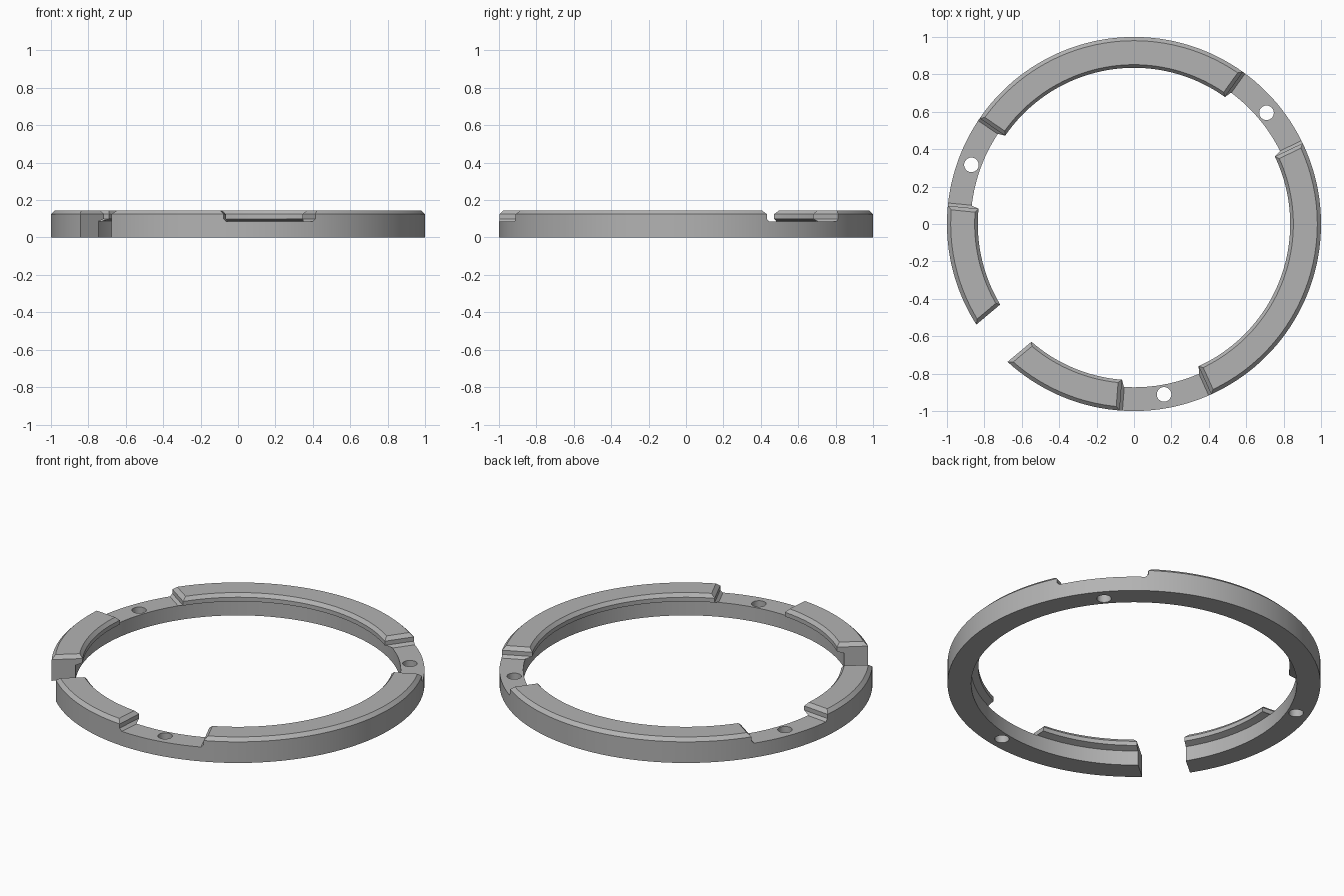
import bpy, bmesh
from math import radians, cos, sin, tau
from mathutils import Vector

if "Cube" in bpy.data.objects:
    bpy.data.objects.remove(bpy.data.objects["Cube"], do_unlink=True)

SEGMENTS = 180
FLOOR, TOP, CHAMFER = 0.085, 0.145, 0.02

grey = bpy.data.materials.new("Satin grey")
grey.use_nodes = True
colour = (0.45, 0.45, 0.45, 1)
grey.diffuse_color = colour
grey.node_tree.nodes["Principled BSDF"].inputs["Base Color"].default_value = colour


def make_object(name, bm):
    bmesh.ops.recalc_face_normals(bm, faces=bm.faces[:])
    mesh = bpy.data.meshes.new(name)
    bm.to_mesh(mesh)
    bm.free()
    mesh.materials.append(grey)
    obj = bpy.data.objects.new(name, mesh)
    bpy.context.collection.objects.link(obj)
    return obj


def bridge(bm, a, b):
    for i in range(len(a)):
        j = (i + 1) % len(a)
        bm.faces.new((a[i], a[j], b[j], b[i]))


def lathe(name, section):
    """Sweep a closed (radius, height) section round the z axis."""
    bm = bmesh.new()
    loops = []
    for k in range(SEGMENTS):
        t = tau * k / SEGMENTS
        loops.append([bm.verts.new((r * cos(t), r * sin(t), z)) for r, z in section])
    for k in range(SEGMENTS):
        bridge(bm, loops[k], loops[(k + 1) % SEGMENTS])
    return make_object(name, bm)


def notch_cutter(name, angle, half_angle, side):
    """Radial cutter; side lists (sideways offset, height) of one wall."""
    bm = bmesh.new()
    loops = []
    for r in (0.7, 1.2):
        loop = []
        for sign, points in ((1, side), (-1, side[::-1])):
            a = radians(angle + sign * half_angle)
            out = Vector((cos(a), sin(a), 0))
            across = Vector((-sin(a), cos(a), 0)) * sign
            loop += [bm.verts.new(out * r + across * o + Vector((0, 0, z)))
                     for o, z in points]
        loops.append(loop)
    bridge(bm, *loops)
    caps = [bm.faces.new(loop) for loop in loops]
    bmesh.ops.triangulate(bm, faces=caps)
    return make_object(name, bm)


def hole_cutter(name, angle):
    bm = bmesh.new()
    bmesh.ops.create_cone(bm, cap_ends=True, segments=32, radius1=0.039,
                          radius2=0.039, depth=0.6)
    a = radians(angle)
    bmesh.ops.translate(bm, verts=bm.verts[:], vec=(0.925 * cos(a), 0.925 * sin(a), 0))
    return make_object(name, bm)


# Ring with an overhanging inner lip and chamfered top edges
ring = lathe("split_ring", [
    (0.873, 0), (1, 0), (1, TOP - CHAMFER), (1 - CHAMFER, TOP),
    (0.852, TOP), (0.835, TOP - CHAMFER), (0.835, 0.1), (0.873, FLOOR + 0.002)])

# Three lowered pads with a screw hole each, and the split
chamfer = [(0, TOP - CHAMFER), (CHAMFER, TOP), (2 * CHAMFER, TOP + CHAMFER)]
pad_wall = [(-0.015, FLOOR), (0, 0.1)] + chamfer
gap_wall = [(0.13 + o, z) for o, z in [(0, -0.1)] + chamfer]
cutters = [notch_cutter("split_cutter", 220, 0, gap_wall)]
for angle in (40, 160, 280):
    cutters.append(notch_cutter("pad_cutter", angle, 14.4, pad_wall))
    cutters.append(hole_cutter("hole_cutter", angle))

bpy.ops.object.select_all(action="DESELECT")
ring.select_set(True)
bpy.context.view_layer.objects.active = ring
for cutter in cutters:
    cutter.hide_render = True
    mod = ring.modifiers.new("cut", "BOOLEAN")
    mod.operation, mod.solver, mod.object = "DIFFERENCE", "EXACT", cutter
    bpy.ops.object.modifier_apply(modifier=mod.name)
    bpy.data.objects.remove(cutter, do_unlink=True)

bpy.ops.object.shade_smooth_by_angle(angle=radians(25))
